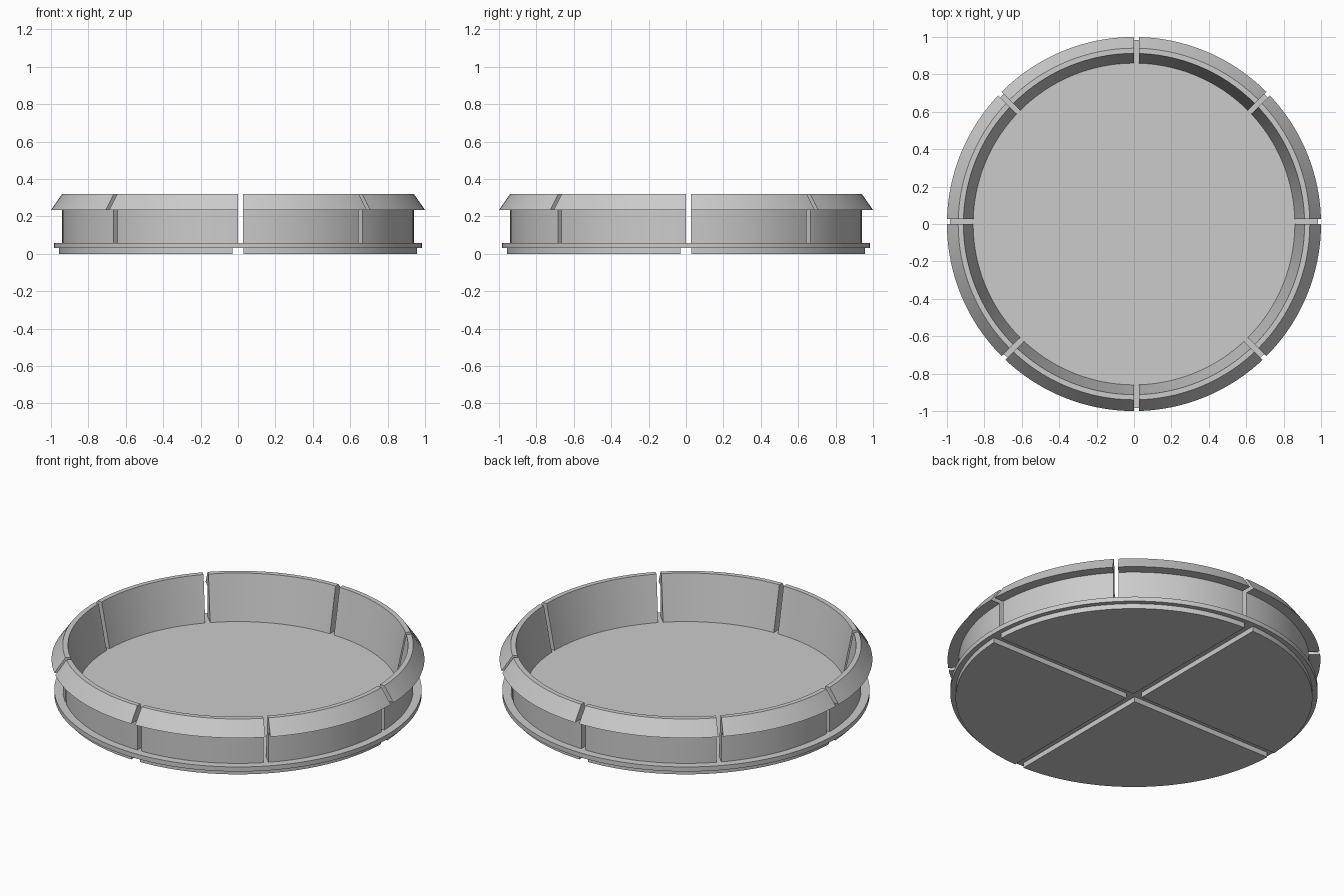
import bpy, bmesh, math
from mathutils import Matrix

cube = bpy.data.objects.get("Cube")
if cube:
    bpy.data.objects.remove(cube, do_unlink=True)

SEGMENTS = 128
SLOT = 0.027
FLOOR = 0.057

grey = bpy.data.materials.new("light grey")
grey.use_nodes = True
colour = (0.6, 0.6, 0.6, 1)
grey.diffuse_color = colour
grey.node_tree.nodes["Principled BSDF"].inputs["Base Color"].default_value = colour


def add_object(name, bm):
    bmesh.ops.recalc_face_normals(bm, faces=bm.faces)
    mesh = bpy.data.meshes.new(name)
    bm.to_mesh(mesh)
    bm.free()
    mesh.materials.append(grey)
    obj = bpy.data.objects.new(name, mesh)
    bpy.context.collection.objects.link(obj)
    return obj


def disc(name, radius, bottom, top):
    bm = bmesh.new()
    bmesh.ops.create_cone(bm, cap_ends=True, segments=SEGMENTS, radius1=radius,
                          radius2=radius, depth=top - bottom,
                          matrix=Matrix.Translation((0, 0, (top + bottom) / 2)))
    return add_object(name, bm)


def ring(name, profile):
    """Revolve a closed (radius, height) profile around z."""
    bm = bmesh.new()
    loops = []
    for i in range(SEGMENTS):
        a = math.tau * i / SEGMENTS
        loops.append([bm.verts.new((r * math.cos(a), r * math.sin(a), z))
                      for r, z in profile])
    n = len(profile)
    for i, loop in enumerate(loops):
        following = loops[(i + 1) % SEGMENTS]
        for j in range(n):
            k = (j + 1) % n
            bm.faces.new((loop[j], following[j], following[k], loop[k]))
    return add_object(name, bm)


def cut_slots(target, angles, low, high, bottom, top):
    """Cut full-width slots lying between low and high across each direction."""
    for angle in angles:
        bm = bmesh.new()
        bmesh.ops.create_cube(bm, size=1, matrix=(
            Matrix.Rotation(math.radians(angle), 4, "Z")
            @ Matrix.Translation((0, (low + high) / 2, (bottom + top) / 2))
            @ Matrix.Diagonal((3, high - low, top - bottom, 1))))
        cutter = add_object("slot_cutter", bm)
        cutter.hide_render = True
        mod = target.modifiers.new("slot", "BOOLEAN")
        mod.operation = "DIFFERENCE"
        mod.solver = "EXACT"
        mod.object = cutter
        bpy.context.view_layer.objects.active = target
        bpy.ops.object.modifier_apply(modifier=mod.name)
        bpy.data.objects.remove(cutter, do_unlink=True)


# Base disc with a crossed groove underneath
base = disc("base", 0.957, 0, 0.03)
cut_slots(base, (0, 90), -0.029, 0.029, -0.1, 0.1)

# Thin flange carrying the floor
flange = disc("flange_floor", 0.985, 0.03, FLOOR)

# Wall with tapered inside and flared snap lip, split into eight segments
wall = ring("snap_wall", [(0.86, FLOOR), (0.94, FLOOR), (0.94, 0.235),
                          (1.0, 0.235), (0.94, 0.32), (0.912, 0.32)])
cut_slots(wall, (0, 135, 225), 0, SLOT, -0.1, 0.5)
cut_slots(wall, (270,), 0, SLOT, -0.1, 0.5)

# Smooth round sides, sharp edges
for obj in (base, flange, wall):
    bpy.ops.object.select_all(action="DESELECT")
    obj.select_set(True)
    bpy.context.view_layer.objects.active = obj
    bpy.ops.object.shade_smooth_by_angle(angle=math.radians(20))
